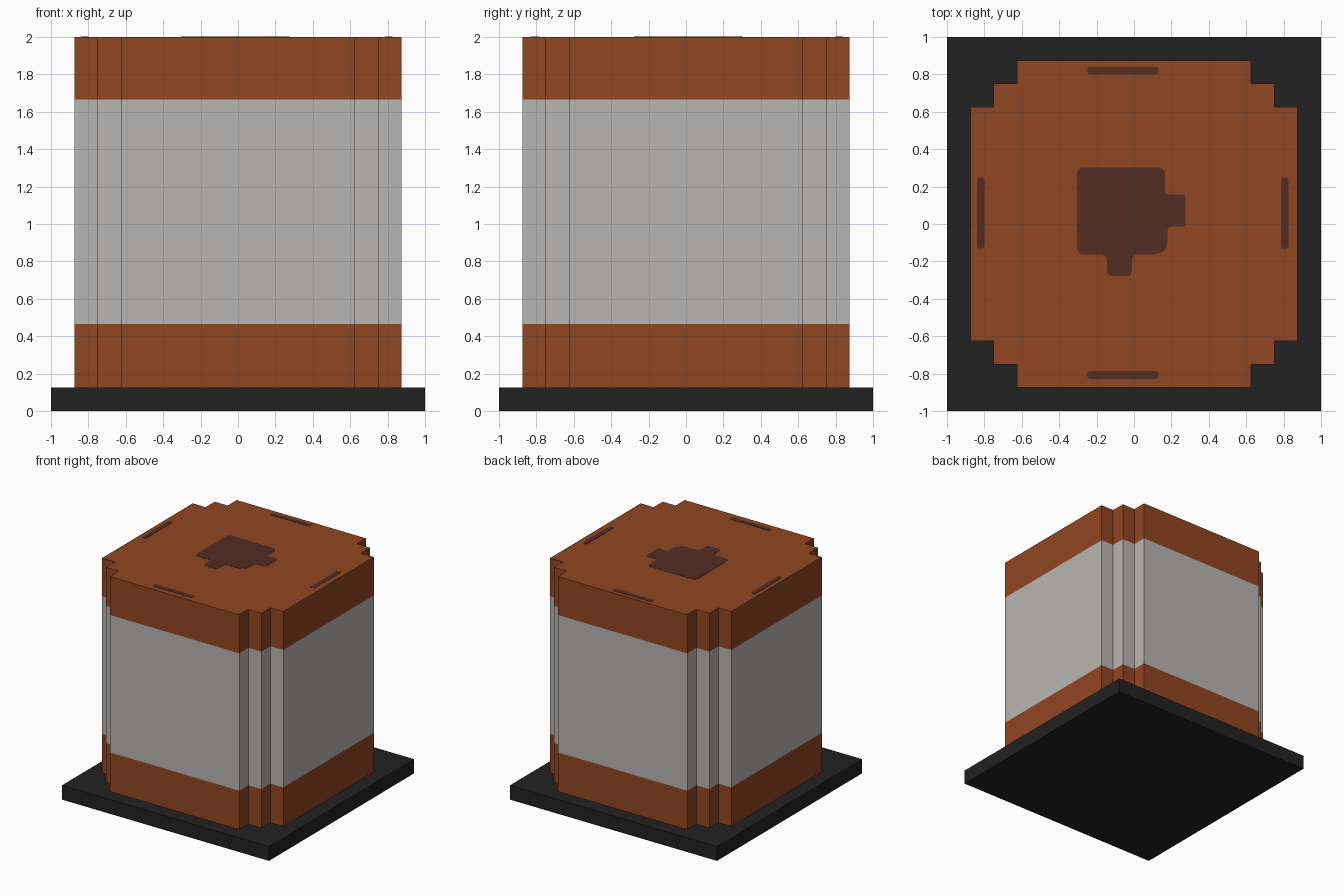
import bpy
import bmesh
from mathutils import Vector

cube = bpy.data.objects.get("Cube")
if cube:
    bpy.data.objects.remove(cube, do_unlink=True)


def material(name, rgb):
    m = bpy.data.materials.new(name)
    m.use_nodes = True
    m.diffuse_color = (*rgb, 1)
    bsdf = next(n for n in m.node_tree.nodes if n.type == 'BSDF_PRINCIPLED')
    bsdf.inputs["Base Color"].default_value = (*rgb, 1)
    return m


RUST = material("rust_orange", (0.287, 0.061, 0.016))
GREY = material("light_grey", (0.479, 0.468, 0.451))
BLACK = material("charcoal", (0.0160, 0.0160, 0.0160))
BROWN = material("dark_brown", (0.084, 0.026, 0.0176))


def prism(name, outline, levels, mats, band_mats=None):
    """Stack an outline through z levels; each band takes its own material."""
    band_mats = band_mats or [0] * (len(levels) - 1)
    bm = bmesh.new()
    rings = [[bm.verts.new((x, y, z)) for x, y in outline] for z in levels]
    n = len(outline)
    for low, high, mi in zip(rings, rings[1:], band_mats):
        for i in range(n):
            j = (i + 1) % n
            bm.faces.new((low[i], low[j], high[j], high[i])).material_index = mi
    bm.faces.new(rings[0][::-1]).material_index = band_mats[0]
    bm.faces.new(rings[-1]).material_index = band_mats[-1]
    bmesh.ops.recalc_face_normals(bm, faces=bm.faces)
    mesh = bpy.data.meshes.new(name)
    bm.to_mesh(mesh)
    bm.free()
    for m in mats:
        mesh.materials.append(m)
    obj = bpy.data.objects.new(name, mesh)
    bpy.context.collection.objects.link(obj)
    return obj


def rounded(corners, steps=4):
    """Round each (x, y, radius) corner of a closed outline."""
    pts = []
    for i, (x, y, r) in enumerate(corners):
        p = Vector((x, y))
        a = p + (Vector(corners[i - 1][:2]) - p).normalized() * r
        b = p + (Vector(corners[(i + 1) % len(corners)][:2]) - p).normalized() * r
        for k in range(steps + 1):
            t = k / steps
            pts.append(a * (1 - t) ** 2 + p * 2 * t * (1 - t) + b * t * t)
    return pts


def rectangle(x0, x1, y0, y1):
    return [(x0, y0), (x1, y0), (x1, y1), (x0, y1)]


# Square base slab
prism("base_slab", rectangle(-1, 1, -1, 1), [0, 0.125], [BLACK])

# Banded body with stepped corners: one corner turned four times
outline = []
corner = [(0.875, 0.625), (0.75, 0.625), (0.75, 0.75), (0.625, 0.75), (0.625, 0.875)]
for _ in range(4):
    outline += corner
    corner = [(-y, x) for x, y in corner]
prism("body", outline, [0.125, 0.465, 1.665, 2.0], [RUST, GREY], [0, 1, 0])

# Painted marks on the top face
MARK = [1.999, 2.002]
blotch = [(-0.305, 0.303, 0.04), (-0.305, -0.163, 0.04), (-0.145, -0.163, 0.035),
          (-0.145, -0.278, 0.03), (-0.012, -0.278, 0.025), (-0.012, -0.163, 0.035),
          (0.18, -0.163, 0.08), (0.18, -0.014, 0.025), (0.276, -0.014, 0.02),
          (0.276, 0.158, 0.02), (0.165, 0.158, 0.02), (0.165, 0.303, 0.04)]
prism("top_blotch", rounded(blotch), MARK, [BROWN])

dashes = {"back_dash": (-0.25, 0.132, 0.80, 0.84),
          "front_dash": (-0.25, 0.132, -0.828, -0.786),
          "right_dash": (-0.84, -0.80, -0.132, 0.25),
          "left_dash": (0.786, 0.826, -0.132, 0.25)}
for name, (x0, x1, y0, y1) in dashes.items():
    corners = [(x, y, 0.0195) for x, y in rectangle(x0, x1, y0, y1)]
    prism(name, rounded(corners), MARK, [BROWN])
